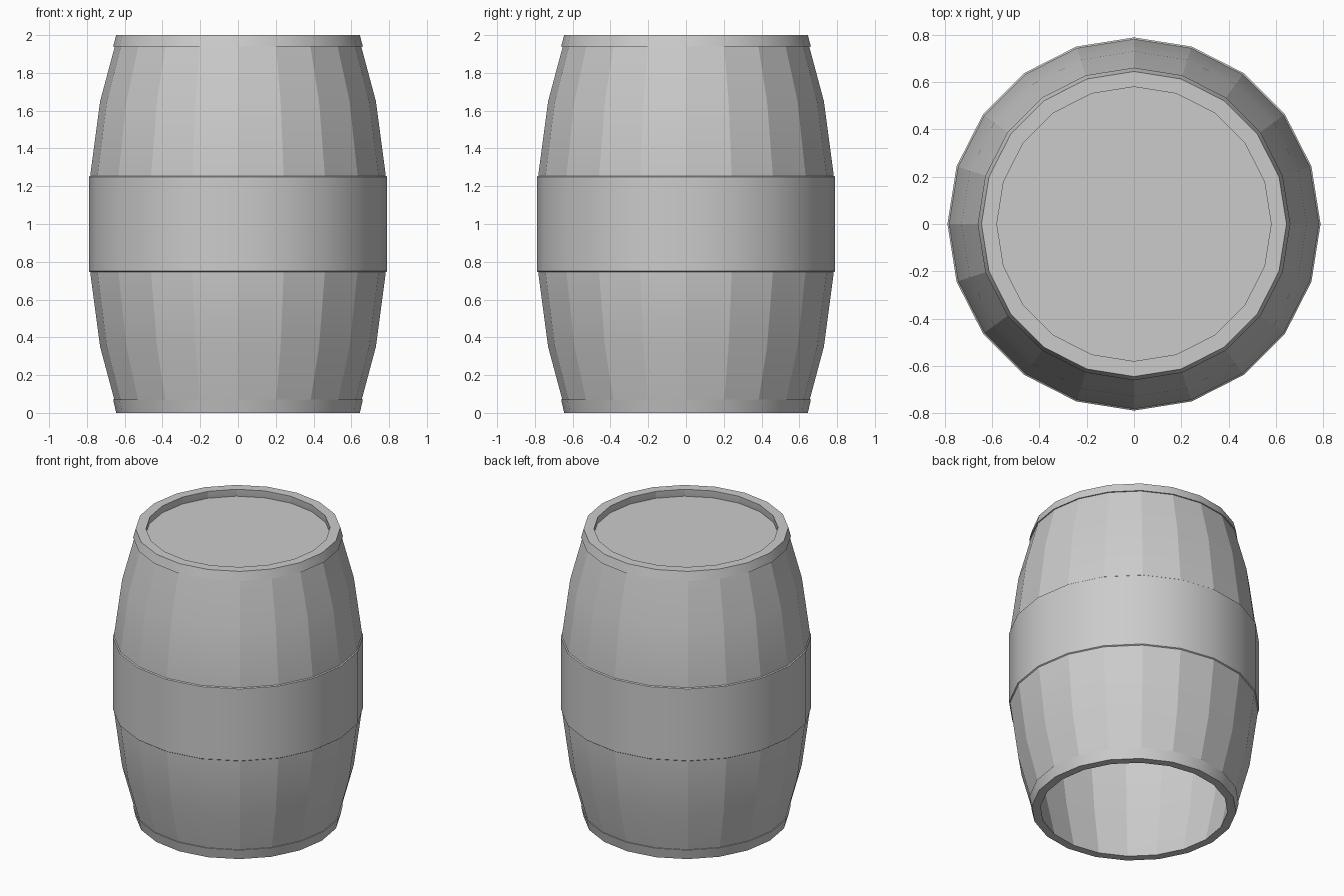
import bpy, bmesh, math

if "Cube" in bpy.data.objects:
    bpy.data.objects.remove(bpy.data.objects["Cube"])

SIDES = 20


def lathe(name, profile, staves=False, closed=True):
    """Spin an (r, z) profile into a 20-sided ring."""
    bm = bmesh.new()
    rings = []
    for r, z in profile:
        rings.append([bm.verts.new((r * math.cos(2 * math.pi * i / SIDES),
                                    r * math.sin(2 * math.pi * i / SIDES), z))
                      for i in range(SIDES)])
    n = len(rings)
    for k in range(n if closed else n - 1):
        a, b = rings[k], rings[(k + 1) % n]
        for i in range(SIDES):
            j = (i + 1) % SIDES
            bm.faces.new((a[i], a[j], b[j], b[i]))
    bmesh.ops.recalc_face_normals(bm, faces=bm.faces)
    for f in bm.faces:
        f.smooth = True
    for e in bm.edges:
        upright = abs(e.verts[0].co.z - e.verts[1].co.z) > 0.02
        if (staves and upright) or e.calc_face_angle(0) > math.radians(30):
            e.smooth = False
    mesh = bpy.data.meshes.new(name)
    bm.to_mesh(mesh)
    bm.free()
    obj = bpy.data.objects.new(name, mesh)
    bpy.context.collection.objects.link(obj)
    return obj


# Bulging stave shell, open at the bottom
outer = [(0.64, 0.0), (0.655, 0.07), (0.73, 0.35), (0.782, 0.74)]
outer += [(r, 2 - z) for r, z in reversed(outer)]
inner = [(0.58, 2.0), (0.585, 1.94), (0.665, 1.65), (0.72, 1.26),
         (0.72, 0.74), (0.665, 0.35), (0.59, 0.0)]
lathe("barrel_staves", outer + inner, staves=True)

# Wide middle band, slightly proud of the staves
lathe("middle_band", [(0.775, 0.74), (0.789, 0.75), (0.789, 1.25), (0.775, 1.26)],
      closed=False)

# Thin end hoops
lathe("top_hoop", [(0.64, 1.94), (0.661, 1.94), (0.645, 2.0), (0.62, 2.0)], closed=False)
lathe("bottom_hoop", [(0.62, 0.0), (0.645, 0.0), (0.661, 0.07), (0.64, 0.07)], closed=False)

# Recessed lid
bpy.ops.mesh.primitive_circle_add(vertices=SIDES, radius=0.59, fill_type='NGON',
                                  location=(0, 0, 1.95), rotation=(0, 0, math.pi / 2))
bpy.context.object.name = "lid"
